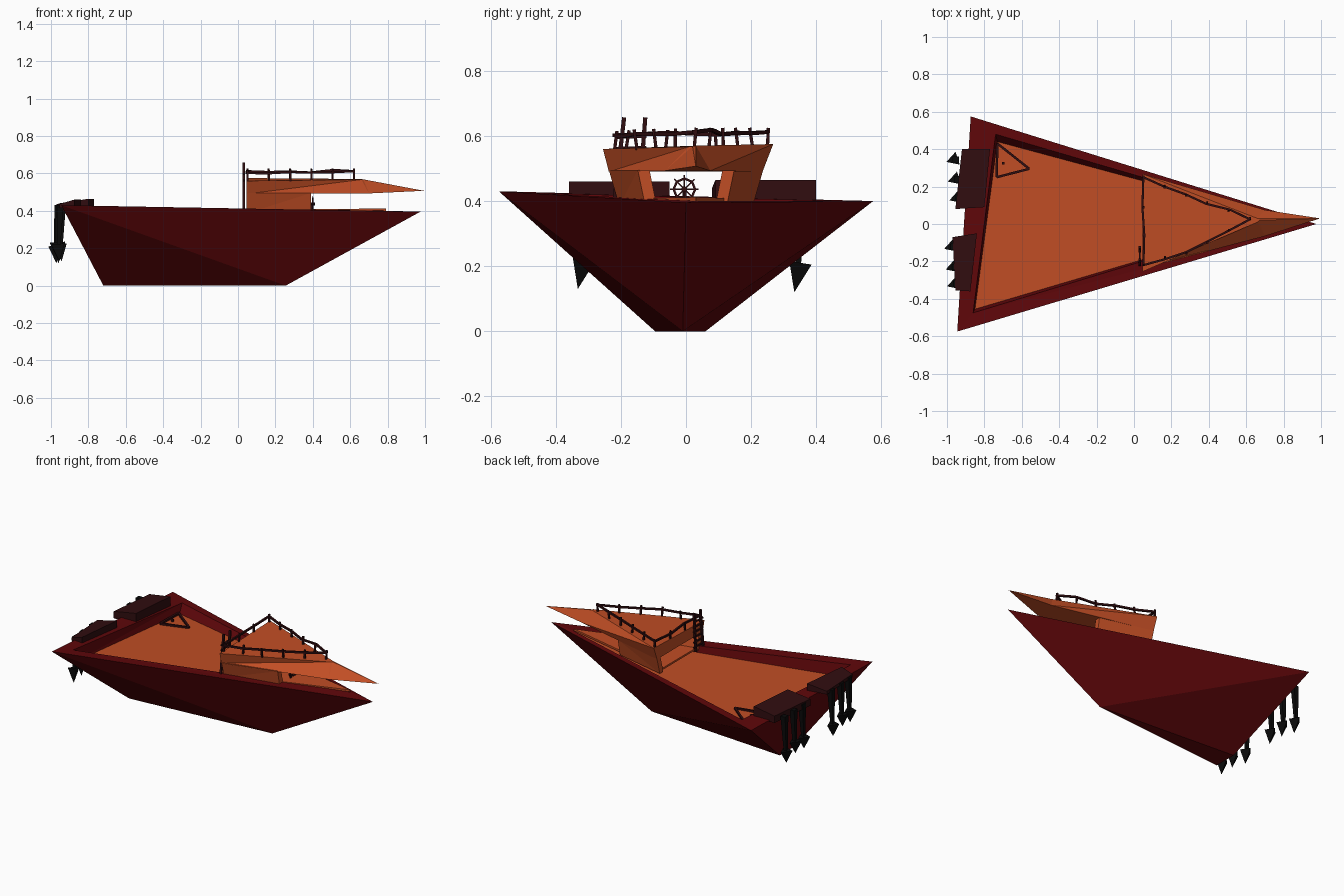
import bpy, bmesh, math, random
from mathutils import Vector as V

if "Cube" in bpy.data.objects:
    bpy.data.objects.remove(bpy.data.objects["Cube"])

random.seed(4)

def mat(name, c):
    m = bpy.data.materials.new(name)
    m.diffuse_color = (*c, 1)
    m.use_nodes = True
    m.node_tree.nodes["Principled BSDF"].inputs["Base Color"].default_value = m.diffuse_color
    return m

RED = mat("hull_red", (0.115, 0.002, 0.003))
WOOD = mat("orange_wood", (0.53, 0.075, 0.018))
DARK = mat("dark_wood", (0.03, 0.004, 0.005))
BLACK = mat("black_metal", (0.003, 0.003, 0.003))

def finish(name, bm, m):
    bmesh.ops.recalc_face_normals(bm, faces=bm.faces)
    me = bpy.data.meshes.new(name)
    bm.to_mesh(me)
    bm.free()
    me.materials.append(m)
    ob = bpy.data.objects.new(name, me)
    bpy.context.collection.objects.link(ob)
    return ob

def loft(bm, loops, cap0=True, cap1=True, flip=()):
    """Skin a list of equal-length point loops; flip swaps a side's diagonal."""
    rows = [[bm.verts.new(p) for p in l] for l in loops]
    n = len(rows[0])
    for a, b in zip(rows, rows[1:]):
        for i in range(n):
            j = (i + 1) % n
            if i in flip:
                bm.faces.new((a[i], a[j], b[i]))
                bm.faces.new((a[j], b[j], b[i]))
            else:
                bm.faces.new((a[i], a[j], b[j]))
                bm.faces.new((a[i], b[j], b[i]))
    if cap0:
        bm.faces.new(rows[0][::-1])
    if cap1:
        bm.faces.new(rows[-1])

def beam(bm, p, q, r0, r1=None, n=4):
    """Tapered straight bar between two points."""
    p, q = V(p), V(q)
    r1 = r0 if r1 is None else r1
    rot = (q - p).to_track_quat('Z', 'Y')
    ring = [V((math.cos(t), math.sin(t), 0)) for t in
            [math.pi / n + 2 * math.pi * i / n for i in range(n)]]
    loft(bm, [[p + rot @ (v * r0) for v in ring], [q + rot @ (v * r1) for v in ring]])

# hull: keel, outer rim, inner rim, sunken deck line
bm = bmesh.new()
keel = [(-.72, .06, 0), (-.72, -.095, 0), (.255, -.01, 0)]
outer = [(-.873, .575, .40), (-.945, -.575, .43), (.975, 0, .395)]
inner = [(-.74, .48, .40), (-.86, -.475, .425), (.80, .03, .40)]
well = [(-.73, .44, .347), (-.85, -.455, .347), (.79, .03, .393)]
loft(bm, [keel, outer, inner, well], True, False, flip=(1,))
finish("hull", bm, RED)

# deck
bm = bmesh.new()
loft(bm, [[V(p) - V((0, 0, .01)) for p in well], well])
finish("deck", bm, WOOD)

# cabin floor
bm = bmesh.new()
floor = [(.05, .19, .395), (.05, -.21, .395), (.79, .03, .40)]
loft(bm, [floor, [V(p) + V((0, 0, .012)) for p in floor]])
finish("cabin_floor", bm, WOOD)

# roof wedge with pointed nose
bm = bmesh.new()
lo = [(.045, .235, .49), (.045, -.237, .49), (.70, -.065, .493), (.995, .03, .507), (.70, .075, .493)]
hi = [(.045, .268, .575), (.045, -.255, .56), (.66, .01, .567), (.67, .02, .568), (.66, .03, .57)]
loft(bm, [lo, hi])
bmesh.ops.remove_doubles(bm, verts=bm.verts, dist=.001)
finish("cabin_roof", bm, WOOD)

# cabin side walls
for side, s in (("left", 1), ("right", -1)):
    bm = bmesh.new()
    low = [(.045, .205 * s, .385), (.39, .125 * s, .385), (.39, .09 * s, .385), (.045, .17 * s, .385)]
    top = [(.045, .237 * s, .495), (.39, .148 * s, .495), (.39, .112 * s, .495), (.045, .20 * s, .495)]
    loft(bm, [low, top])
    finish("cabin_wall_" + side, bm, WOOD)

# roof railing: wobbly rails with leaning posts
corners = [V(p) for p in [(.05, .25, .57), (.62, .025, .57), (.28, -.15, .565), (.05, -.22, .56), (.05, .25, .57)]]
bm = bmesh.new()
for (a, b), n in zip(zip(corners, corners[1:]), (5, 3, 2, 3)):
    up = V((0, 0, .042))
    last = a + up
    for i in range(1, n + 1):
        p = a.lerp(b, i / n)
        w = 0 if i == n else random.uniform(-.008, .008)
        nxt = p + up + V((w, w, w))
        beam(bm, last, nxt, .008)
        beam(bm, p - V((0, 0, .008)), p + V((0, random.uniform(-.012, .012), .055)), .007)
        last = nxt
finish("roof_railing", bm, DARK)

# ladder on the aft edge
bm = bmesh.new()
for y, lean in ((-.205, .015), (-.135, .01)):
    beam(bm, (.03, y - lean, .40), (.03, y + lean, .657), .009)
for i in range(6):
    z = .43 + i * .033
    beam(bm, (.03, -.218, z), (.03, -.122, z + .003), .006)
finish("ladder", bm, DARK)

# steering wheel on a post
bm = bmesh.new()
c = V((.40, -.005, .436))
for i in range(8):
    d0, d1 = [V((0, math.cos(t), math.sin(t))) for t in (i * math.pi / 4, (i + 1) * math.pi / 4)]
    beam(bm, c + d0 * .033, c + d1 * .033, .005)
    beam(bm, c, c + d0 * .044, .003)
beam(bm, c - V((.012, 0, 0)), c + V((.012, 0, 0)), .009, n=8)
beam(bm, c - V((.012, 0, .04)), c - V((.012, 0, 0)), .009)
finish("steering_wheel", bm, DARK)

# hatch outline on the deck
bm = bmesh.new()
tri = [V((-.73, .43, .354)), V((-.56, .295, .356)), V((-.735, .25, .354))]
for i in range(3):
    beam(bm, tri[i], tri[(i + 1) % 3], .009)
beam(bm, (-.70, .325, .347), (-.70, .325, .363), .009)
finish("deck_hatch", bm, DARK)

# engine boxes with three propeller legs each
engines = (
    ("left", [(-.77, .40), (-.92, .40), (-.955, .08), (-.80, .09)], .395, .452, (.345, .24, .14)),
    ("right", [(-.84, -.05), (-.97, -.07), (-.955, -.355), (-.875, -.36)], .415, .448, (-.12, -.23, -.32)),
)
for side, foot, z0, z1, ys in engines:
    bm = bmesh.new()
    loft(bm, [[(x, y, z0) for x, y in foot],
              [(x, y, z1 + (.012 if x > -.9 else -.012)) for x, y in foot]])
    finish("engine_box_" + side, bm, DARK)
    bm = bmesh.new()
    for k, y in enumerate(ys):
        x = -.955 + .008 * (k - 1) + (-.012 if side == "right" else 0)
        drop = (.0, .02, .01)[k]
        beam(bm, (x + .01, y, .43), (x, y, .2), .024, .012)
        beam(bm, (x, y, .21 + drop), (x + .004, y - .012, .122 + drop), .042, .001, 3)
    finish("propeller_legs_" + side, bm, BLACK)
